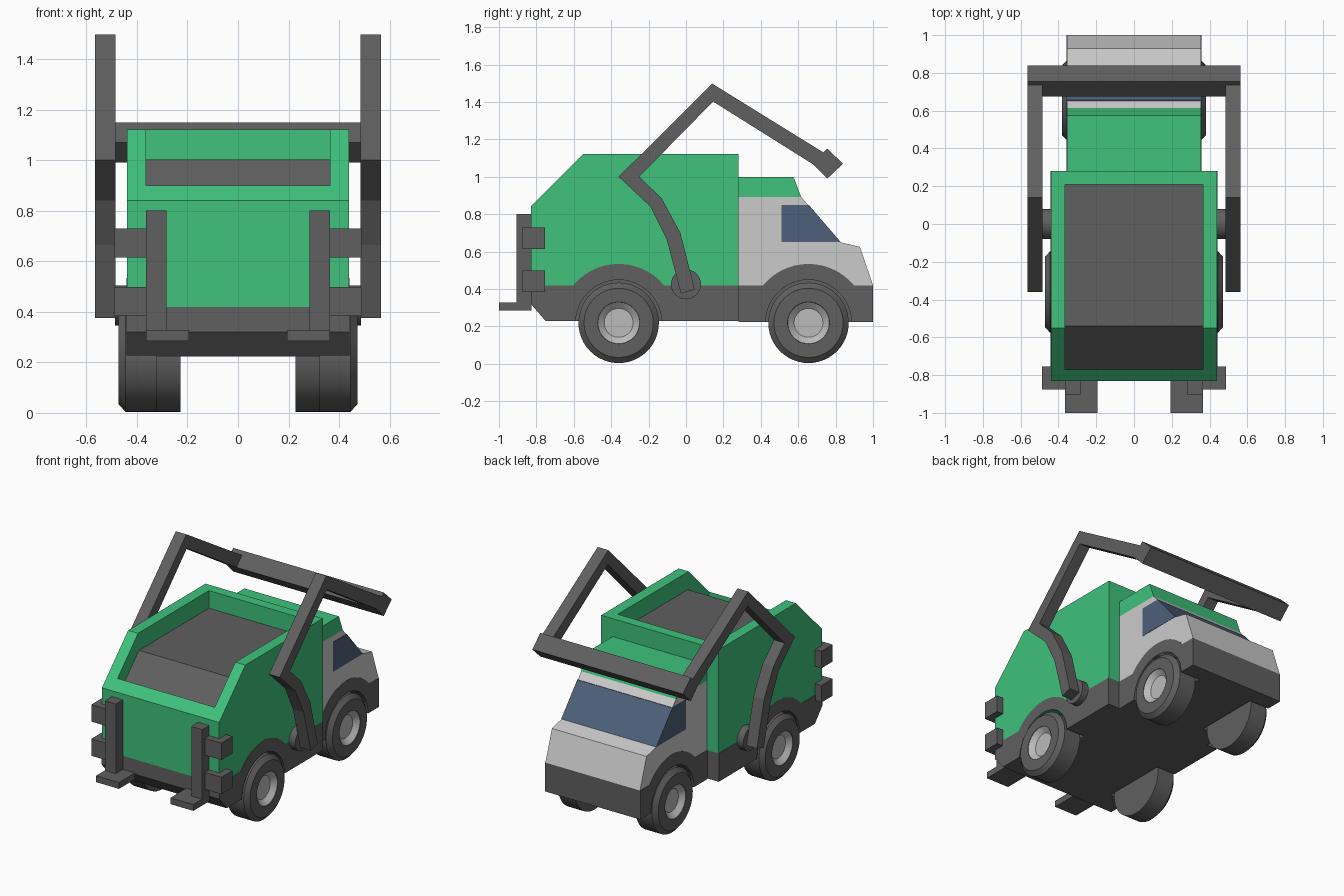
import bpy, bmesh, math
from mathutils import Vector

if "Cube" in bpy.data.objects:
    bpy.data.objects.remove(bpy.data.objects["Cube"])


def material(name, rgb):
    m = bpy.data.materials.new(name)
    m.diffuse_color = (*rgb, 1)
    m.use_nodes = True
    m.node_tree.nodes["Principled BSDF"].inputs["Base Color"].default_value = m.diffuse_color
    return m


GREEN = material("green", (0.05, 0.54, 0.20))
DARK = material("dark_grey", (0.115, 0.115, 0.115))
WHITE = material("white", (0.68, 0.70, 0.67))
GLASS = material("glass", (0.075, 0.115, 0.19))
METAL = material("metal", (0.5, 0.5, 0.5))


def finish(name, bm, mat, mirror):
    bmesh.ops.recalc_face_normals(bm, faces=bm.faces[:])
    me = bpy.data.meshes.new(name)
    bm.to_mesh(me)
    bm.free()
    if mat:
        me.materials.append(mat)
    ob = bpy.data.objects.new(name, me)
    bpy.context.collection.objects.link(ob)
    if mirror:
        mod = ob.modifiers.new("mirror", 'MIRROR')
        mod.use_mirror_merge = False
    return ob


def prism(name, pts, x0, x1, mat=None, mirror=False):
    """Side profile of (y, z) points extruded along x."""
    bm = bmesh.new()
    face = bm.faces.new([bm.verts.new((x0, y, z)) for y, z in pts])
    ext = bmesh.ops.extrude_face_region(bm, geom=[face])
    verts = [g for g in ext["geom"] if isinstance(g, bmesh.types.BMVert)]
    bmesh.ops.translate(bm, verts=verts, vec=(x1 - x0, 0, 0))
    return finish(name, bm, mat, mirror)


def box(name, x, y, z, mat=DARK, mirror=True):
    return prism(name, [(y[0], z[0]), (y[1], z[0]), (y[1], z[1]), (y[0], z[1])],
                 x[0], x[1], mat, mirror)


def arc(y, z, r, a0, a1, n):
    return [(y + r * math.cos(math.radians(a0 + (a1 - a0) * i / n)),
             z + r * math.sin(math.radians(a0 + (a1 - a0) * i / n))) for i in range(n + 1)]


def lathe(name, y, z, profile, mat):
    """(x, radius) profile spun around the axle."""
    bm = bmesh.new()
    vs = [bm.verts.new((x, y, z + r)) for x, r in profile]
    es = [bm.edges.new(p) for p in zip(vs, vs[1:])]
    bmesh.ops.spin(bm, geom=vs + es, cent=(0, y, z), axis=(1, 0, 0),
                   angle=math.tau, steps=48)
    bmesh.ops.remove_doubles(bm, verts=bm.verts[:], dist=1e-4)
    ob = finish(name, bm, mat, True)
    bpy.ops.object.select_all(action='DESELECT')
    ob.select_set(True)
    bpy.context.view_layer.objects.active = ob
    bpy.ops.object.shade_smooth_by_angle(angle=math.radians(25))
    return ob


def cut(ob, cutter):
    mod = ob.modifiers.new("cut", 'BOOLEAN')
    mod.operation = 'DIFFERENCE'
    mod.solver = 'EXACT'
    mod.object = cutter
    cutter.hide_render = True
    cutter.hide_viewport = True


AXLE_Z = 0.219
REAR_Y, FRONT_Y = 0.655, -0.36   # wheel pairs along y
arch_a = math.degrees(math.asin((0.42 - AXLE_Z) / 0.315))

# chassis halves with wheel arches rising into the bodywork
bin_chassis = prism("bin_chassis", [(-0.83, 0.42), (-0.83, 0.32), (-0.75, 0.228), (0.28, 0.228), (0.28, 0.42)]
                    + arc(FRONT_Y, AXLE_Z, 0.315, arch_a, 180 - arch_a, 14), -0.442, 0.442, DARK)
cab_chassis = prism("cab_chassis", [(0.28, 0.42), (0.28, 0.224), (1.0, 0.224), (1.0, 0.42)]
                    + arc(REAR_Y, AXLE_Z, 0.315, arch_a, 180 - arch_a, 14), -0.357, 0.357, DARK)

# bin body with open hopper
bin_body = prism("bin_body", [(-0.83, 0.42), (0.28, 0.42), (0.28, 1.122), (-0.55, 1.122), (-0.83, 0.84)],
                 -0.44, 0.44, GREEN)
hopper = prism("hopper_cutter", [(-0.77, 0.77), (-0.54, 1.0), (0.21, 1.0), (0.21, 1.3), (-0.77, 1.3)],
               -0.365, 0.365)
cut(bin_body, hopper)
prism("hopper_floor", [(-0.77, 0.773), (-0.54, 1.003), (0.21, 1.003), (0.21, 0.97), (-0.53, 0.97), (-0.77, 0.73)],
      -0.365, 0.365, DARK)

# cab, roof and wraparound window
cab = prism("cab", [(0.28, 0.42), (1.0, 0.42), (0.93, 0.625), (0.825, 0.65), (0.615, 0.893), (0.28, 0.893)],
            -0.355, 0.355, WHITE)
prism("cab_roof", [(0.28, 0.893), (0.615, 0.893), (0.575, 1.0), (0.28, 1.0)], -0.355, 0.355, GREEN)
prism("cab_window", [(0.51, 0.65), (0.828, 0.65), (0.656, 0.85), (0.51, 0.85)], -0.357, 0.357, GLASS)

# wheels and wheel wells
for tag, y, x, parts in (("bin", FRONT_Y, 0.32, (bin_chassis, bin_body)),
                         ("cab", REAR_Y, 0.228, (cab_chassis, cab))):
    well = prism(tag + "_well_cutter", arc(y, AXLE_Z, 0.23, 0, 352.5, 47), x - 0.02, 0.7, None, True)
    for part in parts:
        cut(part, well)
    lathe(tag + "_tyre", y, AXLE_Z, [(x, 0), (x, 0.215), (x + 0.125, 0.215), (x + 0.152, 0.185),
                                     (x + 0.152, 0.112), (x + 0.11, 0.105), (x + 0.11, 0)], DARK)
    lathe(tag + "_rim", y, AXLE_Z, [(x + 0.09, 0), (x + 0.09, 0.111), (x + 0.15, 0.111),
                                    (x + 0.12, 0.077), (x + 0.12, 0)], METAL)

# lifting arms, pivots and cross bar
prism("lift_arm", [(-0.027, 0.375), (0.047, 0.397), (-0.03, 0.70), (-0.13, 0.885), (-0.25, 1.0), (0.145, 1.402),
                   (0.73, 1.035), (0.775, 1.105), (0.14, 1.498), (-0.36, 1.0), (-0.19, 0.84), (-0.103, 0.665)],
      0.485, 0.565, DARK, True)
lathe("arm_pivot", 0, 0.425, [(0.42, 0), (0.42, 0.08), (0.487, 0.08), (0.487, 0)], DARK)
prism("cross_bar", [(0.755, 0.99), (0.84, 1.07), (0.755, 1.15), (0.675, 1.07)], -0.565, 0.565, DARK)

# front posts, feet and side brackets
box("front_post", (0.283, 0.365), (-0.905, -0.825), (0.285, 0.80))
box("post_foot", (0.193, 0.365), (-1.0, -0.83), (0.285, 0.328))
for tag, z in (("upper", (0.615, 0.73)), ("lower", (0.383, 0.498))):
    box(tag + "_bracket", (0.36, 0.488), (-0.875, -0.755), z)

# bake the cuts into the bodywork
dg = bpy.context.evaluated_depsgraph_get()
for ob in (bin_chassis, bin_body, cab_chassis, cab):
    baked = bpy.data.meshes.new_from_object(ob.evaluated_get(dg))
    ob.modifiers.clear()
    ob.data = baked
for ob in [o for o in bpy.data.objects if o.name.endswith("_cutter")]:
    bpy.data.objects.remove(ob)
